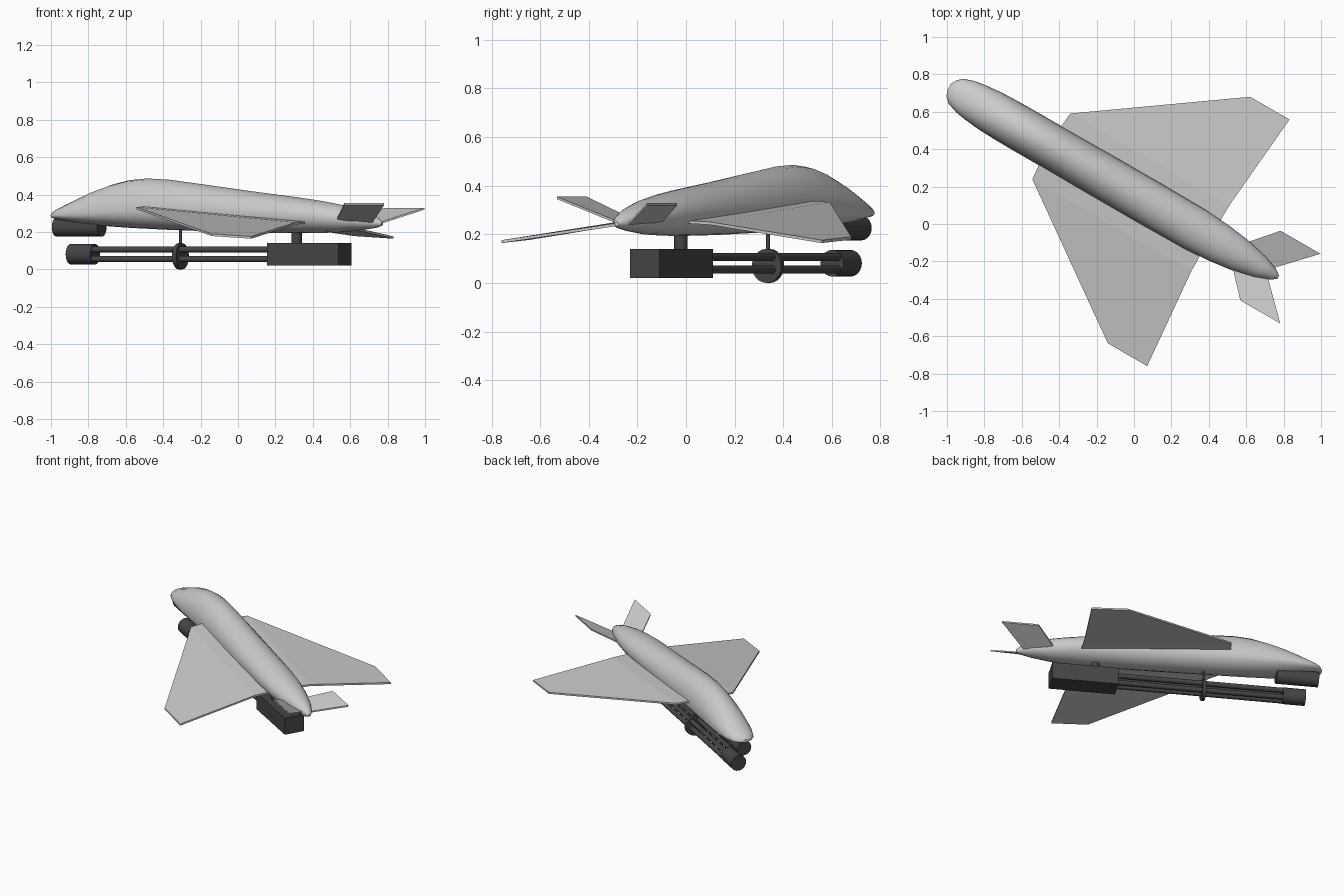
import bpy, bmesh, math
from mathutils import Matrix, Vector

if "Cube" in bpy.data.objects:
    bpy.data.objects.remove(bpy.data.objects["Cube"])

# Parts are modelled along local x (nose at -x), then turned to the final heading
PLACE = Matrix.Translation((0.069, 0.12, 0)) @ Matrix.Rotation(math.radians(-30), 4, 'Z')

dark = bpy.data.materials.new("dark_metal")
dark.diffuse_color = (0.06, 0.06, 0.06, 1)
dark.use_nodes = True
dark.node_tree.nodes["Principled BSDF"].inputs["Base Color"].default_value = dark.diffuse_color


def finish(name, bm, mat=None, smooth=False):
    bmesh.ops.recalc_face_normals(bm, faces=bm.faces)
    bm.transform(PLACE)
    me = bpy.data.meshes.new(name)
    bm.to_mesh(me)
    bm.free()
    ob = bpy.data.objects.new(name, me)
    bpy.context.collection.objects.link(ob)
    if mat:
        me.materials.append(mat)
    if smooth:
        bpy.context.view_layer.objects.active = ob
        ob.select_set(True)
        bpy.ops.object.shade_smooth_by_angle(angle=math.radians(40))
        ob.select_set(False)
    return ob


def cylinder(name, a, b, r, seg=20, mat=dark):
    a, b = Vector(a), Vector(b)
    d = b - a
    m = Matrix.Translation((a + b) / 2) @ d.to_track_quat('Z', 'Y').to_matrix().to_4x4()
    bm = bmesh.new()
    bmesh.ops.create_cone(bm, cap_ends=True, segments=seg, radius1=r, radius2=r,
                          depth=d.length, matrix=m)
    return finish(name, bm, mat, True)


def box(name, center, size):
    bm = bmesh.new()
    bmesh.ops.create_cube(bm, size=1, matrix=Matrix.Translation(center) @ Matrix.Diagonal((*size, 1)))
    return finish(name, bm, dark)


def slab(name, pts, thick):
    # flat plate with vertical thickness from an outline, split into quads
    bm = bmesh.new()
    lo = [bm.verts.new((x, y, z - thick / 2)) for x, y, z in pts]
    hi = [bm.verts.new((x, y, z + thick / 2)) for x, y, z in pts]
    n = len(pts)
    for i in range(n):
        j = (i + 1) % n
        bm.faces.new((lo[i], lo[j], hi[j], hi[i]))
    for i in range(n // 2 - 1):
        for v in (lo, hi):
            bm.faces.new((v[i], v[i + 1], v[n - 2 - i], v[n - 1 - i]))
    return finish(name, bm)


# Fuselage: stations of (x, top z, bottom z, widest z, half width)
stations = [
    (-1.222, .298, .276, .285, .02), (-1.208, .310, .272, .285, .05),
    (-1.18, .325, .266, .285, .077), (-1.12, .350, .257, .287, .097),
    (-1.06, .377, .248, .290, .107), (-.97, .415, .238, .296, .116),
    (-.86, .452, .229, .303, .12), (-.75, .477, .222, .308, .121),
    (-.64, .486, .217, .312, .121), (-.50, .479, .211, .314, .121),
    (-.30, .455, .205, .310, .121), (0, .418, .197, .300, .121),
    (.30, .384, .193, .288, .118), (.45, .364, .195, .28, .108),
    (.57, .343, .199, .271, .092), (.70, .310, .212, .260, .062),
    (.78, .280, .223, .25, .032), (.81, .252, .234, .243, .01)]
SEG = 20
bm = bmesh.new()
rings = []
for x, top, bot, mid, w in stations:
    ring = []
    for k in range(SEG):
        a = 2 * math.pi * k / SEG
        h = top - mid if math.sin(a) >= 0 else mid - bot
        ring.append(bm.verts.new((x, w * math.cos(a), mid + h * math.sin(a))))
    rings.append(ring)
for p, q in zip(rings, rings[1:]):
    for k in range(SEG):
        j = (k + 1) % SEG
        bm.faces.new((p[k], p[j], q[j], q[k]))
bm.faces.new(rings[0])
bm.faces.new(rings[-1])
finish("fuselage", bm, None, True)

# Drooping delta wings, one per side
for side, s in (("left", -1), ("right", 1)):
    slab(side + "_wing", [
        (-.61, 0, .335), (-.59, s * .203, .327), (.198, s * .761, .184),
        (.441, s * .761, .170), (.392, s * .203, .245), (.39, 0, .255)], .012)

# V tail, left fin a little steeper
for side, s, out, z0, z1 in (("left", -1, .208, .235, .350), ("right", 1, .222, .230, .324)):
    slab(side + "_tail_fin", [
        (.53, s * .03, z0), (.697, s * out, z1), (.943, s * out, z1), (.735, 0, z0)], .01)

# Sensor pod under the nose
cylinder("nose_pod", (-1.20, 0, .226), (-.92, 0, .226), .051)

# Rotary gun: housing, barrels, muzzle clamp and ring
GZ = .081
box("gun_housing", (.36, 0, .08), (.44, .14, .12))
for i in range(4):
    a = math.pi / 4 + i * math.pi / 2
    y, z = .036 * math.cos(a), GZ + .036 * math.sin(a)
    cylinder(f"barrel_{i + 1}", (-1.10, y, z), (.16, y, z), .017, 12)
cylinder("muzzle_clamp", (-1.112, 0, GZ), (-.962, 0, GZ), .055)
cylinder("barrel_ring", (-.447, 0, .07), (-.423, 0, .07), .07, 24)

# Mounting struts
cylinder("rear_mount", (.283, 0, .13), (.283, 0, .23), .027)
cylinder("front_mount", (-.435, 0, .12), (-.435, 0, .24), .008, 10)
